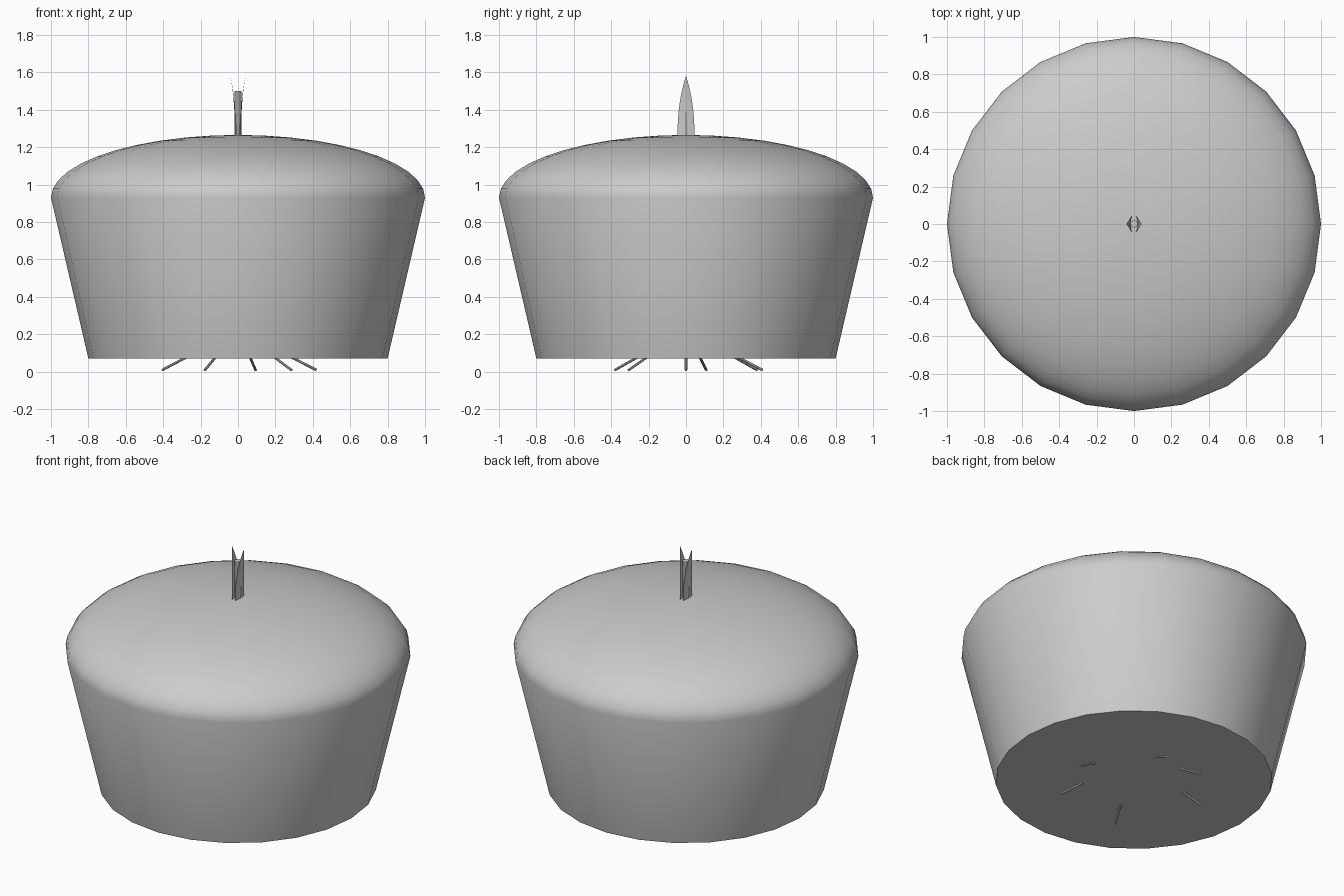
import bpy, bmesh
from math import sin, cos, pi, radians
from mathutils import Vector

if "Cube" in bpy.data.objects:
    bpy.data.objects.remove(bpy.data.objects["Cube"], do_unlink=True)

grey = bpy.data.materials.new("plain grey")
grey.use_nodes = True
COLOUR = (0.6, 0.6, 0.6, 1)
grey.diffuse_color = COLOUR
grey.node_tree.nodes["Principled BSDF"].inputs["Base Color"].default_value = COLOUR


def finish(name, bm, angle=30):
    """Turn a bmesh into a shaded object."""
    mesh = bpy.data.meshes.new(name)
    bm.to_mesh(mesh)
    bm.free()
    mesh.materials.append(grey)
    obj = bpy.data.objects.new(name, mesh)
    bpy.context.collection.objects.link(obj)
    bpy.ops.object.select_all(action='DESELECT')
    obj.select_set(True)
    bpy.context.view_layer.objects.active = obj
    bpy.ops.object.shade_smooth_by_angle(angle=radians(angle))
    return obj


def lathe(name, profile, sides):
    """Spin (radius, z) points around z and cap both ends."""
    bm = bmesh.new()
    rings = [[bm.verts.new((r * cos(2 * pi * i / sides), r * sin(2 * pi * i / sides), z))
              for i in range(sides)] for r, z in profile]
    for low, high in zip(rings, rings[1:]):
        for i in range(sides):
            j = (i + 1) % sides
            bm.faces.new((low[i], low[j], high[j], high[i]))
    bm.faces.new(rings[0][::-1])
    bm.faces.new(rings[-1])
    return finish(name, bm)


def rod(name, start, end, radius):
    """Thin round bar between two points."""
    start, end = Vector(start), Vector(end)
    bm = bmesh.new()
    bmesh.ops.create_cone(bm, cap_ends=True, segments=8, radius1=radius,
                          radius2=radius, depth=(end - start).length)
    turn = (end - start).to_track_quat('Z', 'Y').to_matrix()
    bmesh.ops.rotate(bm, matrix=turn, verts=bm.verts)
    bmesh.ops.translate(bm, vec=(start + end) / 2, verts=bm.verts)
    return finish(name, bm)


def leaf(name, side):
    """Cupped blade that leans outwards towards its tip."""
    rows, cols = 10, 4
    bm = bmesh.new()
    grid = []
    for r in range(rows + 1):
        t = r / rows
        half = 0.046 * max(1 - t ** 2.6, 0.01)
        row = []
        for c in range(cols + 1):
            s = 2 * c / cols - 1
            x = 0.017 + 0.024 * t ** 3 - 0.008 * s * s * (1 - t)
            row.append(bm.verts.new((side * x, half * s, 1.22 + 0.36 * t)))
        grid.append(row)
    for a, b in zip(grid, grid[1:]):
        for c in range(cols):
            quad = (a[c], a[c + 1], b[c + 1], b[c])
            bm.faces.new(quad if side > 0 else quad[::-1])
    return finish(name, bm, 60)


# Tapered body with a domed top
RIM, TOP = 0.93, 1.265
profile = [(0.8, 0.07)]
for k in range(11):
    a = k / 11 * pi / 2
    profile.append((cos(a), RIM + (TOP - RIM) * sin(a)))
profile.append((0.02, TOP))
lathe("body", profile, 24)

# Sprout: stem and two leaves
lathe("stem", [(0.02, 1.2), (0.02, 1.5)], 10)
for side, label in ((1, "left"), (-1, "right")):
    leaf(label + "_leaf", side)

# Roots splayed out under the base
for n, degrees in enumerate((165, 115, 77, 0, -47, -115), 1):
    c, s = cos(radians(degrees)), sin(radians(degrees))
    rod(f"root_{n}", (0.24 * c, 0.24 * s, 0.1), (0.42 * c, 0.42 * s, 0.008), 0.007)
